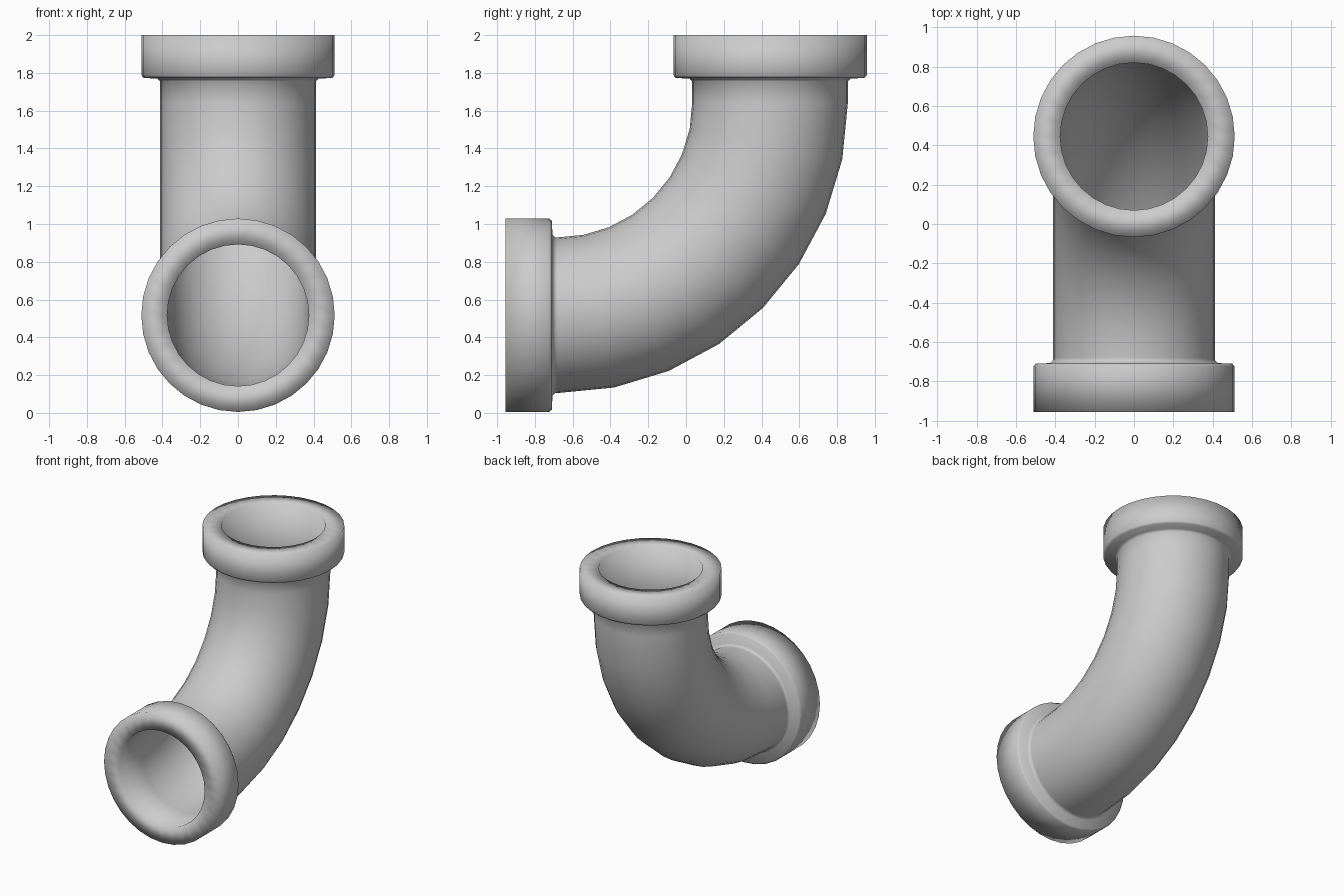
import bpy, bmesh
from math import sin, cos, pi, radians
from mathutils import Vector

if "Cube" in bpy.data.objects:
    bpy.data.objects.remove(bpy.data.objects["Cube"])

SIDES = 32
BEND_Y, BEND_Z, BEND_R = -0.68, 1.642, 1.125     # centre and radius of the bend
PIPE, COLLAR, BORE = 0.412, 0.512, 0.375         # radii
FRONT, TOP = -90, 0                              # bend angles of the two ends

bm = bmesh.new()


def ring(angle, offset, radius):
    """Circle of vertices around the centreline, shifted along it by offset."""
    a = radians(angle)
    out = Vector((0, cos(a), sin(a)))
    along = Vector((0, -sin(a), cos(a)))
    c = Vector((0, BEND_Y, BEND_Z)) + out * BEND_R + along * offset
    return [bm.verts.new(c + Vector((1, 0, 0)) * (radius * cos(2 * pi * i / SIDES))
                         + out * (radius * sin(2 * pi * i / SIDES)))
            for i in range(SIDES)]


def collar(angle, end, back, sign):
    """Collar profile from the open end to the pipe neck."""
    return [(angle, end, COLLAR),
            (angle, back + sign * 0.018, COLLAR),
            (angle, back + sign * 0.003, COLLAR - 0.012),
            (angle, back, PIPE + 0.015),
            (angle, back - sign * 0.015, PIPE)]


steps = [FRONT + i * 11.25 for i in range(9)]
# outside: front collar, bend, top collar
profile = collar(FRONT, -0.275, -0.027, -1)
profile += [(a, 0, PIPE) for a in steps]
profile += reversed(collar(TOP, 0.358, 0.128, 1))
# inside: bore from the top back to the front
profile += [(TOP, 0.358, BORE)]
profile += [(a, 0, BORE) for a in reversed(steps)]
profile += [(FRONT, -0.275, BORE)]

rings = [ring(*p) for p in profile]
for r, q in zip(rings, rings[1:] + rings[:1]):
    for i in range(SIDES):
        j = (i + 1) % SIDES
        bm.faces.new((r[i], r[j], q[j], q[i]))
bmesh.ops.recalc_face_normals(bm, faces=bm.faces)
for f in bm.faces:
    f.smooth = True

mesh = bpy.data.meshes.new("pipe_elbow")
bm.to_mesh(mesh)
bm.free()
bpy.context.collection.objects.link(bpy.data.objects.new("pipe_elbow", mesh))
